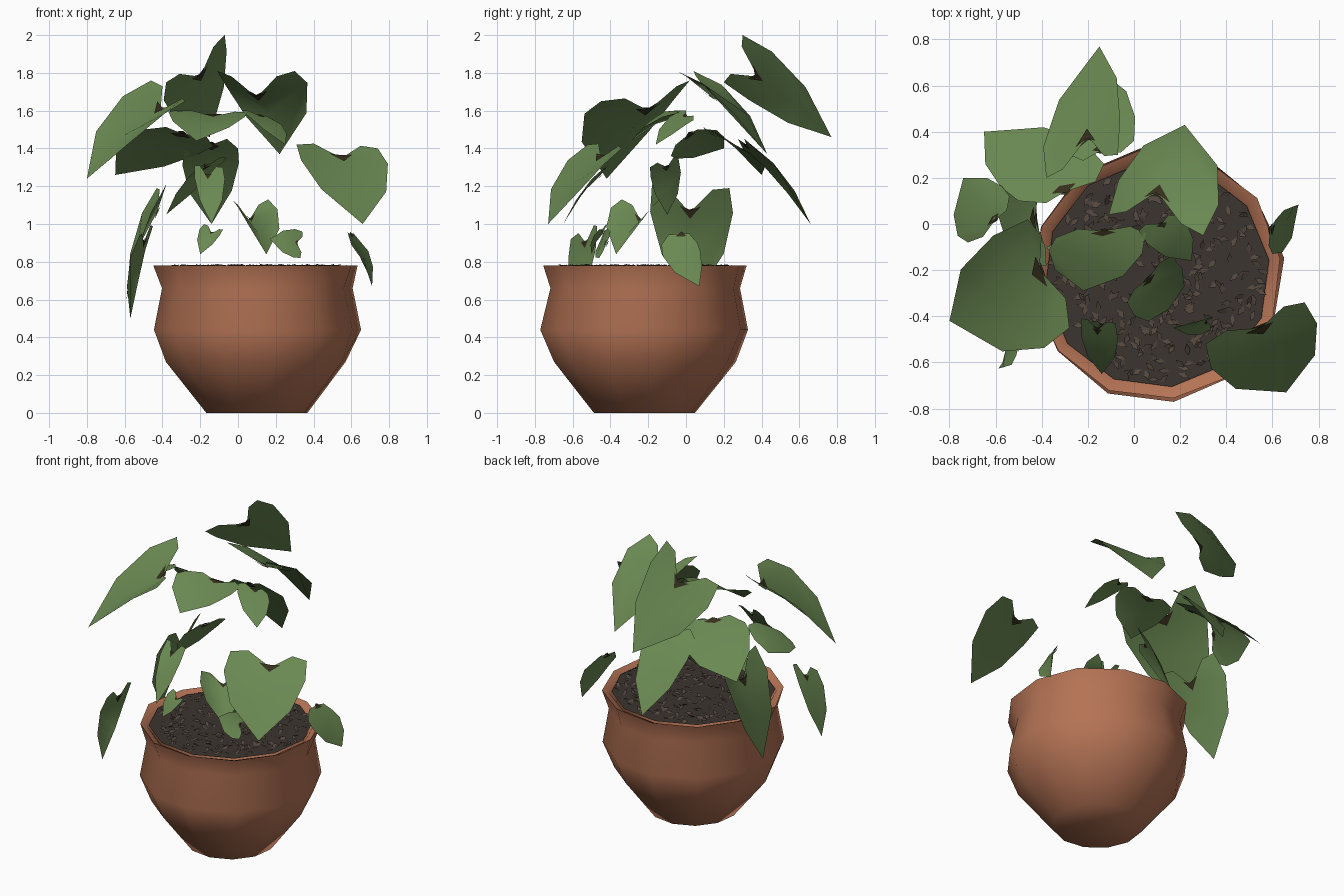
import bpy, bmesh, math, random
from mathutils import Vector

random.seed(4)
cube = bpy.data.objects.get("Cube")
if cube:
    bpy.data.objects.remove(cube, do_unlink=True)


def material(name, colour):
    mat = bpy.data.materials.new(name)
    mat.use_nodes = True
    mat.diffuse_color = (*colour, 1)
    mat.node_tree.nodes["Principled BSDF"].inputs["Base Color"].default_value = (*colour, 1)
    return mat


green = material("leaf green", (.145, .25, .085))
stalk_brown = material("stalk brown", (.035, .028, .012))
terracotta = material("terracotta", (.46, .172, .09))
earth = material("dark soil", (.045, .035, .03))
chip_brown = material("soil chips", (.085, .063, .048))


def add_object(name, bm, mats, smooth_angle=None):
    mesh = bpy.data.meshes.new(name)
    bm.to_mesh(mesh)
    bm.free()
    for mat in mats:
        mesh.materials.append(mat)
    obj = bpy.data.objects.new(name, mesh)
    bpy.context.collection.objects.link(obj)
    if smooth_angle:
        bpy.ops.object.select_all(action='DESELECT')
        obj.select_set(True)
        bpy.context.view_layer.objects.active = obj
        bpy.ops.object.shade_smooth_by_angle(angle=math.radians(smooth_angle))


# Pot: a low-sided, slightly uneven turned profile with a flared rim
centre = Vector((.1, -.22, 0))
SIDES = 12


def ring(bm, radius, z, wobble=0.0):
    verts = []
    for i in range(SIDES):
        a = math.tau * (i + .25) / SIDES
        r = radius * (1 + random.uniform(-wobble, wobble))
        verts.append(bm.verts.new(centre + Vector((r * math.cos(a), r * math.sin(a), z))))
    return verts


def bridge(bm, lower, upper):
    for i in range(SIDES):
        j = (i + 1) % SIDES
        bm.faces.new((lower[i], lower[j], upper[j], upper[i]))


bm = bmesh.new()
profile = [(.27, 0, 0), (.48, .27, .02), (.55, .44, .015), (.505, .66, .015),
           (.545, .78, .015), (.5, .76, .01), (.46, .7, .01)]
rings = [ring(bm, *p) for p in profile]
bm.faces.new(reversed(rings[0]))
for lower, upper in zip(rings, rings[1:]):
    bridge(bm, lower, upper)
add_object("pot", bm, [terracotta], 80)

# Soil disc
bm = bmesh.new()
bm.faces.new(ring(bm, .49, .768))
add_object("soil", bm, [earth])

# Loose chips on the soil
bm = bmesh.new()
for i in range(300):
    a, r = random.uniform(0, math.tau), .46 * math.sqrt(random.random())
    p = centre + Vector((r * math.cos(a), r * math.sin(a), .777))
    turn = random.uniform(0, math.tau)
    along = Vector((math.cos(turn), math.sin(turn), random.uniform(-.3, .5))) * .026
    across = Vector((-math.sin(turn), math.cos(turn), random.uniform(-.6, .6))) * .012
    bm.faces.new([bm.verts.new(p + d) for d in (-along, across, along, -across)])
add_object("soil_chips", bm, [chip_brown])


# Heart-shaped leaf spanned by its notch, tip and two lobes, arched by bend
def leaf(name, notch, tip, lobe_a, lobe_b, bend=.07):
    notch, tip, lobe_a, lobe_b = map(Vector, (notch, tip, lobe_a, lobe_b))
    axis = tip - notch
    up = axis.cross(lobe_b - lobe_a).normalized()
    up *= math.copysign(1, up.z)
    arch = up * axis.length * bend
    bm = bmesh.new()
    v_notch, v_tip = bm.verts.new(notch), bm.verts.new(tip)
    v_mid = bm.verts.new(notch.lerp(tip, .45) + arch)
    for lobe, flip in ((lobe_a, False), (lobe_b, True)):
        out = lobe - notch
        out -= axis * (out.dot(axis) / axis.length_squared)
        inner = bm.verts.new(lobe.lerp(notch, .42) - axis * .1)
        top = bm.verts.new(lobe)
        shoulder = bm.verts.new(lobe.lerp(tip, .25) + out * .32 + arch * .8)
        side = bm.verts.new(lobe.lerp(tip, .62) + out * .42 + arch * .8)
        for loop in ((v_notch, inner, top, shoulder), (v_notch, shoulder, v_mid),
                     (v_mid, shoulder, side, v_tip)):
            bm.faces.new(loop[::-1] if flip else loop)
    bm.normal_update()
    if sum((f.normal.z * f.calc_area() for f in bm.faces)) < 0:
        bmesh.ops.reverse_faces(bm, faces=bm.faces[:])
    # Dark stalk scar on both sides of the notch
    for lift in (up * .006, up * -.006):
        scar = (notch.lerp(lobe_a, .28), notch - axis * .03, notch.lerp(lobe_b, .28),
                notch.lerp(tip, .07) + arch * .15)
        bm.faces.new([bm.verts.new(p + lift) for p in scar]).material_index = 1
    add_object(name, bm, [green, stalk_brown], 80)


# Large upper leaves
leaf("front_left_leaf", (.55, -.45, 1.35), (.66, -.73, 1.0), (.31, -.52, 1.42), (.74, -.34, 1.4))
leaf("upper_middle_leaf", (.1, .14, 1.67), (.22, .43, 1.37), (-.11, .04, 1.81), (.3, -.05, 1.81), .16)
leaf("top_back_leaf", (-.2, .38, 1.78), (-.15, .77, 1.46), (-.38, .2, 1.75), (-.07, .3, 2.0))
leaf("back_hanging_leaf", (-.14, .32, 1.42), (-.14, .66, 1.0), (-.28, .3, 1.4), (0, .36, 1.4))
leaf("back_right_leaf", (-.3, .14, 1.48), (-.65, .4, 1.26), (-.5, .1, 1.5), (-.13, .26, 1.41))
leaf("front_right_leaf", (-.41, -.2, 1.6), (-.8, -.42, 1.24), (-.46, .02, 1.76), (-.28, -.45, 1.65))

# Middle leaves
leaf("centre_leaf", (-.13, -.03, 1.57), (-.22, -.29, 1.44), (.05, -.04, 1.59), (-.34, -.06, 1.6))
leaf("centre_left_leaf", (.12, 0, 1.57), (.25, -.16, 1.42), (.02, -.03, 1.6), (.19, .04, 1.55))
leaf("far_right_leaf", (-.6, .02, 1.48), (-.74, .2, 1.4), (-.54, .12, 1.5), (-.72, -.08, 1.36))
leaf("inner_right_leaf", (-.18, -.1, 1.3), (-.38, -.1, 1.05), (-.2, -.19, 1.3), (-.06, -.04, 1.35))
leaf("inner_front_leaf", (-.16, -.46, 1.25), (-.14, -.65, 1.0), (-.23, -.41, 1.31), (-.08, -.43, 1.3))

# Low leaves around the rim
leaf("right_hanging_leaf", (-.5, -.53, .9), (-.57, -.6, .5), (-.45, -.47, .99), (-.53, -.61, .92))
leaf("right_low_leaf", (-.43, .02, 1.06), (-.59, .04, .6), (-.38, -.18, 1.21), (-.43, .23, 1.19))
leaf("front_low_leaf", (.06, -.24, 1.02), (.15, -.37, .84), (-.03, -.34, 1.13), (.16, -.14, 1.13))
leaf("small_front_leaf", (-.14, -.44, .95), (-.2, -.5, .84), (-.18, -.42, 1.0), (-.08, -.46, .97))
leaf("small_left_leaf", (.31, -.42, .9), (.17, -.45, .92), (.34, -.4, .96), (.33, -.46, .82))
leaf("left_hanging_leaf", (.59, -.02, .95), (.71, .07, .67), (.6, -.13, .89), (.65, .06, .9))
